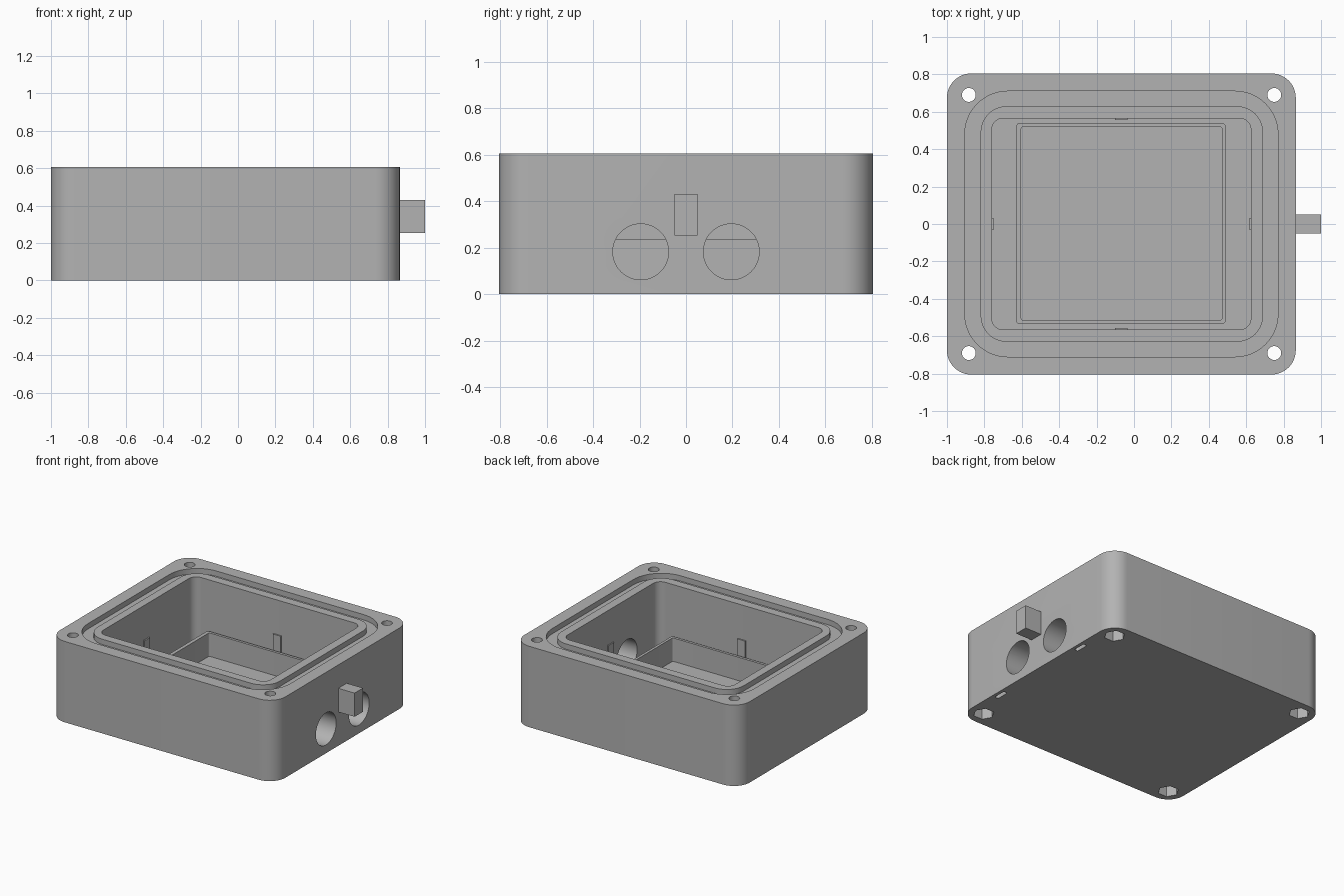
import bpy, bmesh
from math import sin, cos, pi

if "Cube" in bpy.data.objects:
    bpy.data.objects.remove(bpy.data.objects["Cube"], do_unlink=True)

grey = bpy.data.materials.new("plain grey")
grey.use_nodes = True
COLOUR = (0.45, 0.45, 0.45, 1)
grey.diffuse_color = COLOUR
grey.node_tree.nodes["Principled BSDF"].inputs["Base Color"].default_value = COLOUR


def prism(name, outline, z0, z1):
    """Extrude a closed outline in the ground plane from z0 to z1."""
    bm = bmesh.new()
    base = bm.faces.new([bm.verts.new((x, y, z0)) for x, y in outline])
    top = bmesh.ops.extrude_face_region(bm, geom=[base])["geom"]
    verts = [v for v in top if isinstance(v, bmesh.types.BMVert)]
    bmesh.ops.translate(bm, verts=verts, vec=(0, 0, z1 - z0))
    bmesh.ops.recalc_face_normals(bm, faces=bm.faces)
    mesh = bpy.data.meshes.new(name)
    bm.to_mesh(mesh)
    bm.free()
    mesh.materials.append(grey)
    obj = bpy.data.objects.new(name, mesh)
    bpy.context.collection.objects.link(obj)
    return obj


def rounded(x0, x1, y0, y1, r, steps=12):
    """Outline of a rectangle with round corners."""
    corners = [(x1 - r, y1 - r), (x0 + r, y1 - r), (x0 + r, y0 + r), (x1 - r, y0 + r)]
    return [(cx + r * cos(a), cy + r * sin(a))
            for q, (cx, cy) in enumerate(corners)
            for a in [pi / 2 * (q + i / steps) for i in range(steps + 1)]]


def rect(x0, x1, y0, y1):
    return [(x0, y0), (x1, y0), (x1, y1), (x0, y1)]


def disc(cx, cy, r, sides):
    return [(cx + r * cos(2 * pi * i / sides), cy + r * sin(2 * pi * i / sides))
            for i in range(sides)]


def cut(target, cutter):
    """Subtract the cutter and discard it."""
    bpy.context.view_layer.objects.active = target
    mod = target.modifiers.new("cut", "BOOLEAN")
    mod.operation = "DIFFERENCE"
    mod.solver = "EXACT"
    mod.object = cutter
    bpy.ops.object.modifier_apply(modifier=mod.name)
    bpy.data.objects.remove(cutter, do_unlink=True)


def smooth(obj):
    bpy.ops.object.select_all(action="DESELECT")
    obj.select_set(True)
    bpy.context.view_layer.objects.active = obj
    bpy.ops.object.shade_smooth_by_angle(angle=pi / 6)


TOP, FLOOR = 0.605, 0.06
LEFT, RIGHT, MID = -1.0, 0.865, -0.068

# Box body with its main cavity
body = prism("box_body", rounded(LEFT, RIGHT, -0.805, 0.805, 0.13), 0, TOP)
cut(body, prism("cavity", rounded(-0.76, 0.625, -0.565, 0.565, 0.06), FLOOR, 0.8))

# Seal groove around the rim
groove = prism("groove", rounded(-0.905, 0.77, -0.71, 0.71, 0.23), TOP - 0.04, 0.7)
cut(groove, prism("groove_core", rounded(-0.82, 0.69, -0.63, 0.63, 0.14), 0.4, 0.8))
cut(body, groove)

# Corner bolt holes with hexagonal nut pockets underneath
for x in (-0.883, 0.75):
    for y in (-0.69, 0.69):
        cut(body, prism("bolt_hole", disc(x, y, 0.037, 32), -0.1, 0.7))
        cut(body, prism("nut_pocket", disc(x, y, 0.072, 6), -0.1, 0.1))

# Cable holes through the right wall and small slots below them
for side in (-1, 1):
    hole = prism("cable_hole", disc(0, 0, 0.12, 48), 0.55, 0.95)
    hole.rotation_euler = (0, pi / 2, 0)
    hole.location = (0, 0.195 * side, 0.182)
    bpy.context.view_layer.update()
    cut(body, hole)
    y = 0.42 * side
    cut(body, prism("slot", rounded(0.81, 0.84, y - 0.05, y + 0.05, 0.014, 6), -0.1, 0.08))
smooth(body)

# Thin wall standing on the cavity floor
frame = prism("inner_frame", rounded(-0.63, 0.49, -0.535, 0.54, 0.02, 6), FLOOR - 0.01, 0.235)
cut(frame, prism("frame_core", rounded(-0.603, 0.47, -0.515, 0.52, 0.012, 6), 0, 0.4))
smooth(frame)

# Small ribs centred on the four cavity walls
for name, area in {
    "left_rib": rect(-0.77, -0.75, -0.033, 0.033),
    "right_rib": rect(0.617, 0.635, -0.033, 0.033),
    "front_rib": rect(MID - 0.033, MID + 0.033, -0.575, -0.555),
    "back_rib": rect(MID - 0.033, MID + 0.033, 0.555, 0.575),
}.items():
    prism(name, area, 0.21, 0.347)

# Tab on the outside of the right wall
prism("side_tab", rect(RIGHT - 0.02, 1.0, -0.05, 0.05), 0.253, 0.43)
